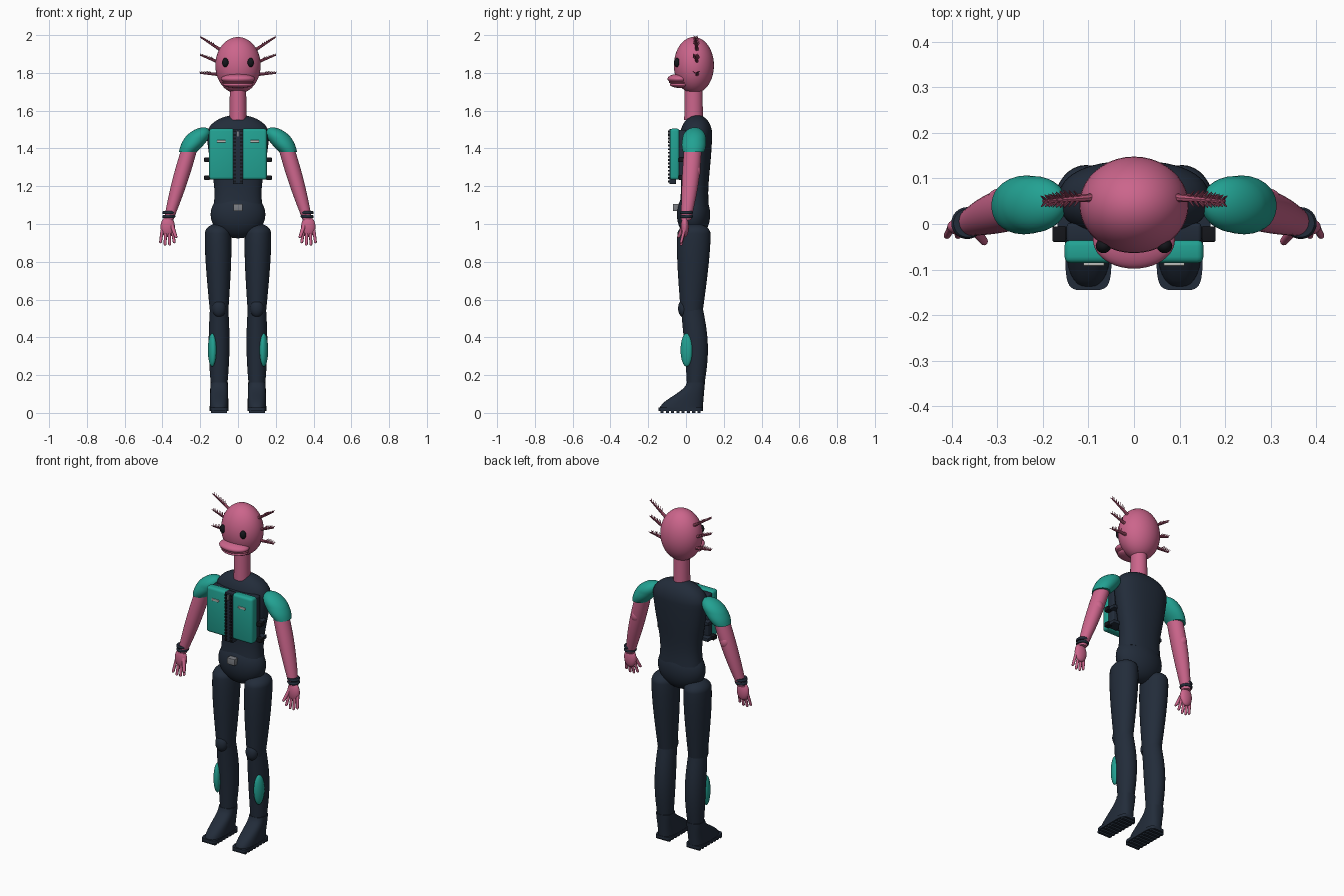
import bpy, bmesh, math
from mathutils import Vector, Matrix

cube = bpy.data.objects.get("Cube")
if cube:
    bpy.data.objects.remove(cube, do_unlink=True)


def material(name, *rgb):
    mat = bpy.data.materials.new(name)
    mat.use_nodes = True
    mat.diffuse_color = (*rgb, 1)
    mat.node_tree.nodes["Principled BSDF"].inputs["Base Color"].default_value = mat.diffuse_color
    return mat


PINK = material("pink skin", .6, .13, .26)
ROSE = material("dark rose", .45, .09, .17)
TEAL = material("teal fabric", .016, .36, .29)
NAVY = material("navy suit", .016, .025, .042)
BLACK = material("black", .007, .008, .011)
STEEL = material("steel grey", .2, .21, .23)
PALE = material("pale grey", .5, .5, .48)
parts = []


def finish(name, bm, mat, mirror=False):
    """Turn a bmesh into an object, optionally mirrored across the middle."""
    bmesh.ops.recalc_face_normals(bm, faces=bm.faces)
    mesh = bpy.data.meshes.new(name)
    bm.to_mesh(mesh)
    bm.free()
    mesh.materials.append(mat)
    obj = bpy.data.objects.new(name, mesh)
    bpy.context.collection.objects.link(obj)
    if mirror:
        modifier = obj.modifiers.new("Mirror", 'MIRROR')
        modifier.use_mirror_merge = False
    parts.append(obj)


def skin(bm, sections, power=2, sides=32):
    """Join horizontal superellipse sections, each a centre and two radii."""
    loops = []
    for centre, rx, ry in sections:
        loop = []
        for k in range(sides):
            angle = math.tau * k / sides
            c, s = math.cos(angle), math.sin(angle)
            offset = Vector((math.copysign(rx * abs(c) ** (2 / power), c),
                             math.copysign(ry * abs(s) ** (2 / power), s), 0))
            loop.append(bm.verts.new(centre + offset))
        loops.append(loop)
    for low, high in zip(loops, loops[1:]):
        for k in range(sides):
            bm.faces.new((low[k], low[k - 1], high[k - 1], high[k]))
    bm.faces.new(loops[0])
    bm.faces.new(loops[-1])


def add_limb(bm, start, end, radii, depth=(1, 1), bulge=0, peak=1, bow=0, dome=0, **options):
    """Tapered limb with a swelling, a bowed axis and a rounded start."""
    start, end = Vector(start), Vector(end)
    axis = (end - start).normalized()
    sections = []
    if dome:
        for k in range(8):
            angle = math.pi / 2 * (1 - (k + .3) / 8)
            r = radii[0] * math.cos(angle)
            sections.append((start - axis * dome * math.sin(angle), r, r * depth[0]))
    steps = 14
    for k in range(steps + 1):
        t = k / steps
        r = radii[0] + (radii[1] - radii[0]) * t + bulge * math.sin(math.pi * t ** peak)
        centre = start.lerp(end, t) + Vector((0, bow * math.sin(math.pi * t), 0))
        sections.append((centre, r, r * (depth[0] + (depth[1] - depth[0]) * t)))
    skin(bm, sections, **options)


def limb(name, mat, start, end, radii, mirror=False, **options):
    bm = bmesh.new()
    add_limb(bm, start, end, radii, **options)
    finish(name, bm, mat, mirror)


def ellipsoid(name, mat, centre, radii, mirror=False, turn=0):
    bm = bmesh.new()
    place = Matrix.Translation(centre) @ Matrix.Rotation(turn, 4, 'Z') @ Matrix.Diagonal((*radii, 1))
    bmesh.ops.create_uvsphere(bm, u_segments=40, v_segments=20, radius=1, matrix=place)
    finish(name, bm, mat, mirror)


def add_box(bm, centre, size):
    place = Matrix.Translation(centre) @ Matrix.Diagonal((*size, 1))
    bmesh.ops.create_cube(bm, size=1, matrix=place)


def box(name, mat, centre, size, mirror=False, bevel=.003):
    bm = bmesh.new()
    add_box(bm, centre, size)
    bmesh.ops.bevel(bm, geom=bm.edges[:], offset=bevel, segments=3, profile=.5, affect='EDGES')
    finish(name, bm, mat, mirror)


def add_spike(bm, base, tip, thick, thin):
    direction = tip - base
    place = (Matrix.Translation((base + tip) / 2)
             @ direction.to_track_quat('Z', 'Y').to_matrix().to_4x4())
    bmesh.ops.create_cone(bm, cap_ends=True, segments=8, radius1=thick, radius2=thin,
                          depth=direction.length, matrix=place)


# Head, eyes, bill-like lips and neck
ellipsoid("head", PINK, (0, .042, 1.84), (.12, .106, .15))
ellipsoid("eyes", BLACK, (.067, -.048, 1.855), (.017, .016, .024), mirror=True)
ellipsoid("upper_lip", PINK, (0, -.035, 1.768), (.09, .063, .027))
ellipsoid("lower_lip", PINK, (0, -.03, 1.738), (.08, .055, .018))
ellipsoid("mouth_line", ROSE, (0, -.033, 1.75), (.084, .058, .012))
limb("neck", PINK, (0, .04, 1.74), (0, .04, 1.55), (.043, .045), depth=(1.1, 1.1))

# Feathery gills, three on each side, with paired barbs
bm = bmesh.new()
for k in range(3):
    root = Vector((.065 + .015 * k, .06, 1.905 - .056 * k))
    tip = Vector((.2, .05, 1.99 - .096 * k))
    axis = (tip - root).normalized()
    add_spike(bm, root, tip, .011, .003)
    for barb in range(7):
        base = root.lerp(tip, .4 + .09 * barb)
        for side in (-1, 1):
            lean = (axis * .6 + Vector((0, .7 * side, .5))).normalized()
            add_spike(bm, base, base + lean * (.03 - .002 * barb), .0035, .001)
finish("gills", bm, ROSE, mirror=True)

# Torso, pelvis and buckle
limb("torso", NAVY, (0, .054, 1.47), (0, .043, 1.09), (.166, .13), depth=(.51, .6),
     bulge=-.014, peak=2, dome=.108, power=2.3, sides=48)
ellipsoid("pelvis", NAVY, (0, .04, 1.05), (.145, .088, .126))
box("belt_buckle", STEEL, (0, -.052, 1.087), (.05, .034, .038))

# Legs, knee caps and shin pads
limb("thighs", NAVY, (.106, .042, .95), (.1, .03, .53), (.069, .048), mirror=True,
     depth=(1.26, 1.2), bulge=.006, peak=.7, dome=.052)
limb("shins", NAVY, (.1, .03, .56), (.1, .05, .13), (.048, .042), mirror=True,
     depth=(1.2, 1.05), bulge=.01, bow=.014)
ellipsoid("knee_caps", NAVY, (.1, -.012, .553), (.036, .03, .047), mirror=True)
ellipsoid("shin_pads", TEAL, (.137, .003, .333), (.021, .033, .088), mirror=True, turn=-.35)

# Boots: the toe line slides back to the ankle as the sections rise
bm = bmesh.new()
sections = []
for k in range(11):
    t = k / 10
    toe = -.14 + .143 * t * t * (3 - 2 * t)
    heel = .088 + .012 * t
    sections.append((Vector((.1, (toe + heel) / 2, .02 + .14 * t)), .05 - .004 * t, (heel - toe) / 2))
skin(bm, sections, power=2.6)
finish("boots", bm, NAVY, mirror=True)
limb("soles", NAVY, (.1, -.028, .028), (.1, -.028, .01), (.051, .051), mirror=True,
     depth=(2.3, 2.3), power=5)
bm = bmesh.new()
for k in range(8):
    add_box(bm, (.1, -.127 + .028 * k, .007), (.086, .016, .014))
finish("sole_treads", bm, NAVY, mirror=True)

# Sleeves, arms, elbows and wristbands
limb("sleeves", TEAL, (.222, .043, 1.45), (.267, .04, 1.38), (.064, .046), mirror=True,
     depth=(.97, 1.2), bulge=.004, dome=.073)
limb("arms", PINK, (.248, .038, 1.43), (.368, 0, 1.02), (.042, .025), mirror=True,
     depth=(1.1, 1.05), bulge=.008, bow=.004)
ellipsoid("elbows", PINK, (.295, .052, 1.28), (.027, .026, .036), mirror=True)
bm = bmesh.new()
for z in (1.04, 1.06):
    add_limb(bm, (.365, .002, z + .008), (.367, .002, z - .008), (.031, .031), bulge=.004)
finish("wristbands", bm, NAVY, mirror=True)

# Hands: palm, four fingers and a thumb, fingertips rounded
ellipsoid("palms", PINK, (.372, -.006, .985), (.038, .021, .055), mirror=True)
bm = bmesh.new()
for k in range(4):
    x = .347 + .018 * k
    tip = Vector((x + .006 * (k - 1.5), -.025, .892 + .006 * (k - 1.5) ** 2))
    add_limb(bm, tip, (x, -.009, .97), (.0075, .009), dome=.008, sides=12)
add_limb(bm, (.33, -.037, .935), (.352, -.01, 1), (.009, .012), dome=.01, sides=12)
finish("fingers", bm, PINK, mirror=True)

# Chest rig: backing, padded panels, tags and side straps
box("rig_backing", NAVY, (0, -.02, 1.37), (.296, .044, .256), bevel=.008)
box("rig_panels", TEAL, (.085, -.06, 1.37), (.135, .052, .27), mirror=True, bevel=.014)
box("rig_tags", PALE, (.088, -.088, 1.438), (.046, .008, .012), mirror=True, bevel=.002)
for label, z in (("lower", 1.245), ("upper", 1.34)):
    box(label + "_strap", NAVY, (.134, 0, z), (.068, .066, .02), mirror=True)
    box(label + "_strap_buckle", BLACK, (.164, -.022, z), (.03, .034, .024), mirror=True)

# Zipper with two rows of teeth and a pull
box("zipper_tape", NAVY, (0, -.07, 1.358), (.054, .036, .292))
bm = bmesh.new()
for k in range(15):
    add_box(bm, (.017, -.09, 1.225 + .019 * k), (.011, .011, .01))
finish("zipper_teeth", bm, BLACK, mirror=True)
box("zipper_pull", STEEL, (0, -.091, 1.477), (.012, .011, .03))

# Smooth shading with crisp creases
bpy.ops.object.select_all(action='DESELECT')
for obj in parts:
    obj.select_set(True)
bpy.context.view_layer.objects.active = parts[0]
bpy.ops.object.shade_smooth_by_angle(angle=math.radians(40))
